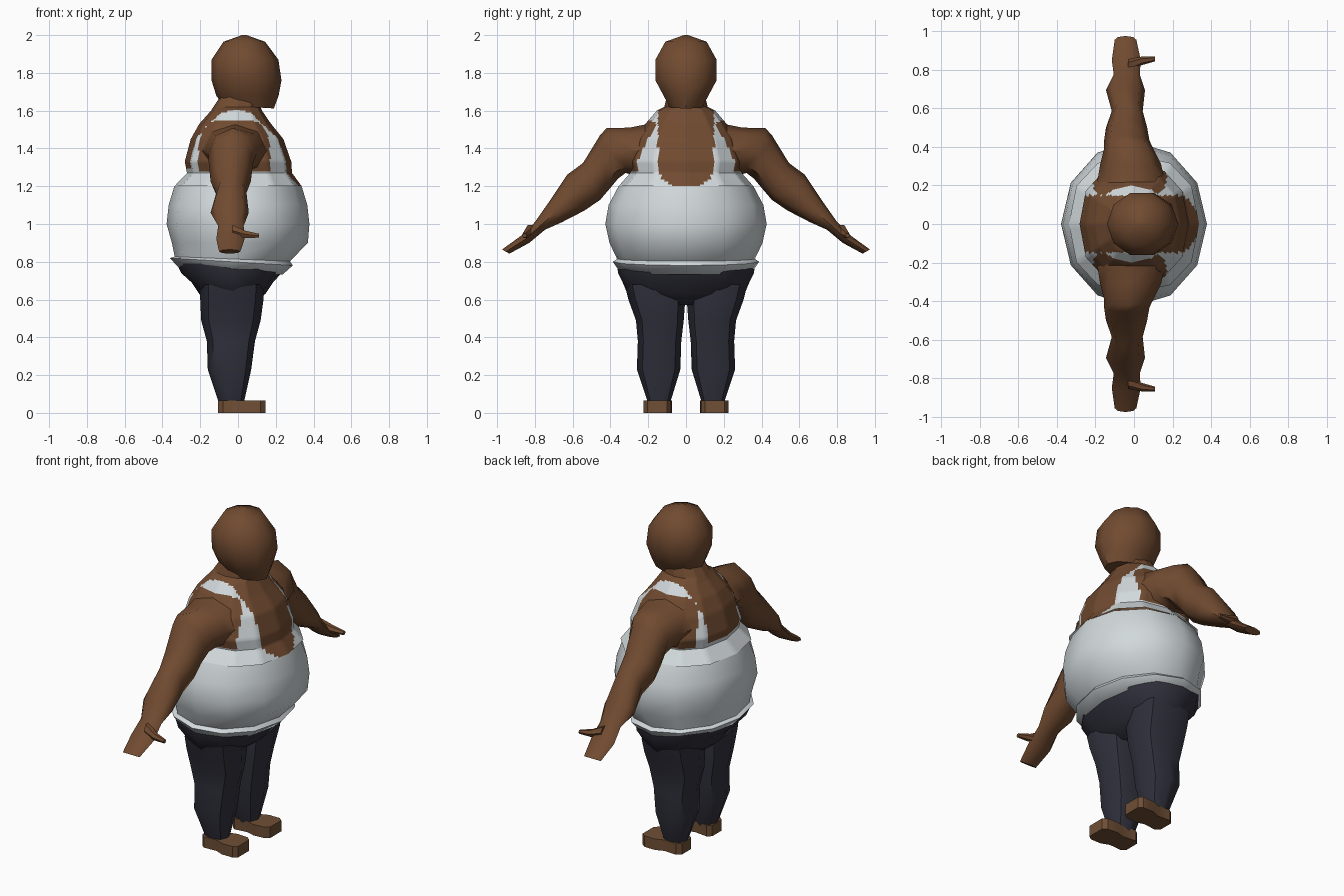
import bpy, bmesh, math
from mathutils import Vector

if "Cube" in bpy.data.objects:
    bpy.data.objects.remove(bpy.data.objects["Cube"])


def mat(name, rgb):
    m = bpy.data.materials.new(name)
    m.diffuse_color = (*rgb, 1)
    m.use_nodes = True
    m.node_tree.nodes["Principled BSDF"].inputs["Base Color"].default_value = m.diffuse_color
    return m


SKIN = mat("brown skin", (0.165, 0.07, 0.03))
SHIRT = mat("pale grey shirt", (0.64, 0.69, 0.71))
PANTS = mat("dark navy cloth", (0.03, 0.03, 0.046))
SHOE = mat("brown shoe", (0.16, 0.078, 0.036))


def loft(name, rings, mats, cuts=0, rule=None, angle=50):
    """Skin a list of equal-length point rings, cap both ends."""
    bm = bmesh.new()
    loops = [[bm.verts.new(p) for p in r] for r in rings]
    n = len(loops[0])
    for a, b in zip(loops, loops[1:]):
        for i in range(n):
            j = (i + 1) % n
            bm.faces.new((a[i], a[j], b[j], b[i]))
    if cuts:
        bmesh.ops.subdivide_edges(bm, edges=bm.edges[:], cuts=cuts, use_grid_fill=True)
    bm.faces.new(loops[0]) if not cuts else None
    bm.faces.new(loops[-1]) if not cuts else None
    bmesh.ops.recalc_face_normals(bm, faces=bm.faces[:])
    if rule:
        for f in bm.faces:
            f.material_index = rule(f.calc_center_median())
    me = bpy.data.meshes.new(name)
    bm.to_mesh(me)
    bm.free()
    for m in mats:
        me.materials.append(m)
    ob = bpy.data.objects.new(name, me)
    bpy.context.collection.objects.link(ob)
    bpy.ops.object.select_all(action='DESELECT')
    ob.select_set(True)
    bpy.context.view_layer.objects.active = ob
    bpy.ops.object.shade_smooth_by_angle(angle=math.radians(angle))
    return ob


def oval(z, xc, rx, ry, tilt=0.0, yc=0.0, n=12, power=1.0):
    """Horizontal oval ring; power below 1 makes it squarer."""
    pts = []
    for i in range(n):
        a = 2 * math.pi * i / n
        c, s = round(math.cos(a), 6), round(math.sin(a), 6)
        x = xc + rx * math.copysign(abs(c) ** power, c)
        y = yc + ry * math.copysign(abs(s) ** power, s)
        pts.append(Vector((x, y, z - tilt * (x - xc))))
    return pts


# Round shirt belly with flared hem
loft("belly", [oval(*r) for r in (
    (.745, -.035, .27, .35, .05), (.80, -.035, .325, .387, .06),
    (.815, -.03, .305, .365, .04), (.90, .01, .36, .405),
    (1.0, 0, .378, .427), (1.1, 0, .367, .41), (1.2, 0, .337, .357))],
    [SHIRT], angle=60)


# Chest and neck, with the vest painted by position
def vest(c):
    x, y, z = c.x, abs(c.y), c.z
    if z > 1.605:
        return 0
    if x > 0:
        drop = max(0.0, 1.30 - z) / .11
        if drop < 1 and y < .148 * math.sqrt(1 - drop * drop):
            return 0
    elif z > 1.29 and y < .148:
        return 0
    if z > 1.28 and ((x + .02) / .19) ** 4 + ((z - 1.28) / .27) ** 4 < 1 and y > .15:
        return 0
    return 1


loft("chest", [oval(*r, power=.85) for r in (
    (1.2, 0, .337, .357), (1.27, .008, .278, .295), (1.33, 0, .282, .31),
    (1.45, -.005, .245, .27), (1.53, -.015, .19, .215), (1.60, -.008, .135, .155),
    (1.62, -.005, .125, .115), (1.68, .02, .11, .10))],
    [SKIN, SHIRT], cuts=7, rule=vest, angle=40)

# Head with a chin that slopes back
loft("head", [oval(*r, n=10) for r in (
    (1.62, .055, .135, .09, .06), (1.68, .05, .165, .125), (1.76, .045, .185, .17),
    (1.87, .037, .177, .17), (1.965, .033, .11, .115), (2.0, .033, .012, .012))],
    [SKIN], angle=45)

# Hips of the trousers
loft("hips", [oval(*r, power=.9) for r in (
    (.79, -.04, .285, .365), (.74, -.035, .265, .36), (.69, -.03, .215, .335),
    (.63, -.03, .175, .31), (.57, -.035, .10, .12))], [PANTS])

# Arm sections: upper edge (y, z), lower edge (y, z), x range
ARM = ((.20, 1.53, .24, 1.25, -.19, .16), (.30, 1.51, .32, 1.27, -.175, .14),
       (.42, 1.508, .36, 1.24, -.155, .10), (.455, 1.47, .41, 1.18, -.155, .08),
       (.545, 1.323, .455, 1.127, -.145, .068), (.63, 1.26, .54, 1.07, -.115, .045),
       (.73, 1.11, .656, 1.01, -.145, .057), (.80, 1.01, .746, .97, -.105, .03),
       (.87, .94, .83, .90, -.115, .035), (.974, .865, .935, .843, -.10, .012))
# Leg sections: z, x range, y range
LEG = ((.68, -.20, .14, .01, .325), (.60, -.20, .135, .004, .305),
       (.49, -.195, .12, .012, .265), (.38, -.165, .09, .025, .255),
       (.23, -.16, .07, .03, .26), (.05, -.10, .03, .085, .20))
# Sole outline: x, inner y, outer y
SOLE = ((-.105, .10, .19), (-.08, .08, .21), (0, .09, .205), (.05, .075, .225),
        (.12, .08, .225), (.145, .10, .205))

for s, side in ((1, "left"), (-1, "right")):
    # Arm and hand
    rings = []
    for uy, uz, ly, lz, x0, x1 in ARM:
        up, lo = Vector((0, uy * s, uz)), Vector((0, ly * s, lz))
        mid, ax = (up + lo) / 2, (up - lo) / 2
        ring = []
        for i in range(8):
            a = math.pi * i / 4
            ring.append(mid + ax * math.sin(a)
                        + Vector(((x0 + x1) / 2 + (x1 - x0) / 2 * math.cos(a), 0, 0)))
        rings.append(ring)
    loft(side + "_arm", rings, [SKIN])

    # Thumb
    rings = []
    for x, y, z, r in ((-.03, .82, .965, .035), (.04, .845, .945, .022), (.11, .855, .938, .012)):
        rings.append([Vector((x, s * (y + r * math.cos(a * math.pi / 3)),
                              z + r * math.sin(a * math.pi / 3))) for a in range(6)])
    loft(side + "_thumb", rings, [SKIN])

    # Trouser leg
    loft(side + "_leg", [oval(z, (x0 + x1) / 2, (x1 - x0) / 2, (y1 - y0) / 2, 0,
                              s * (y0 + y1) / 2, n=8, power=.85)
                         for z, x0, x1, y0, y1 in LEG], [PANTS])

    # Shoe
    outline = [(x, i) for x, i, o in SOLE] + [(x, o) for x, i, o in reversed(SOLE)]
    loft(side + "_shoe", [[Vector((x, s * y, z)) for x, y in outline] for z in (0, .066)],
         [SHOE], angle=30)
